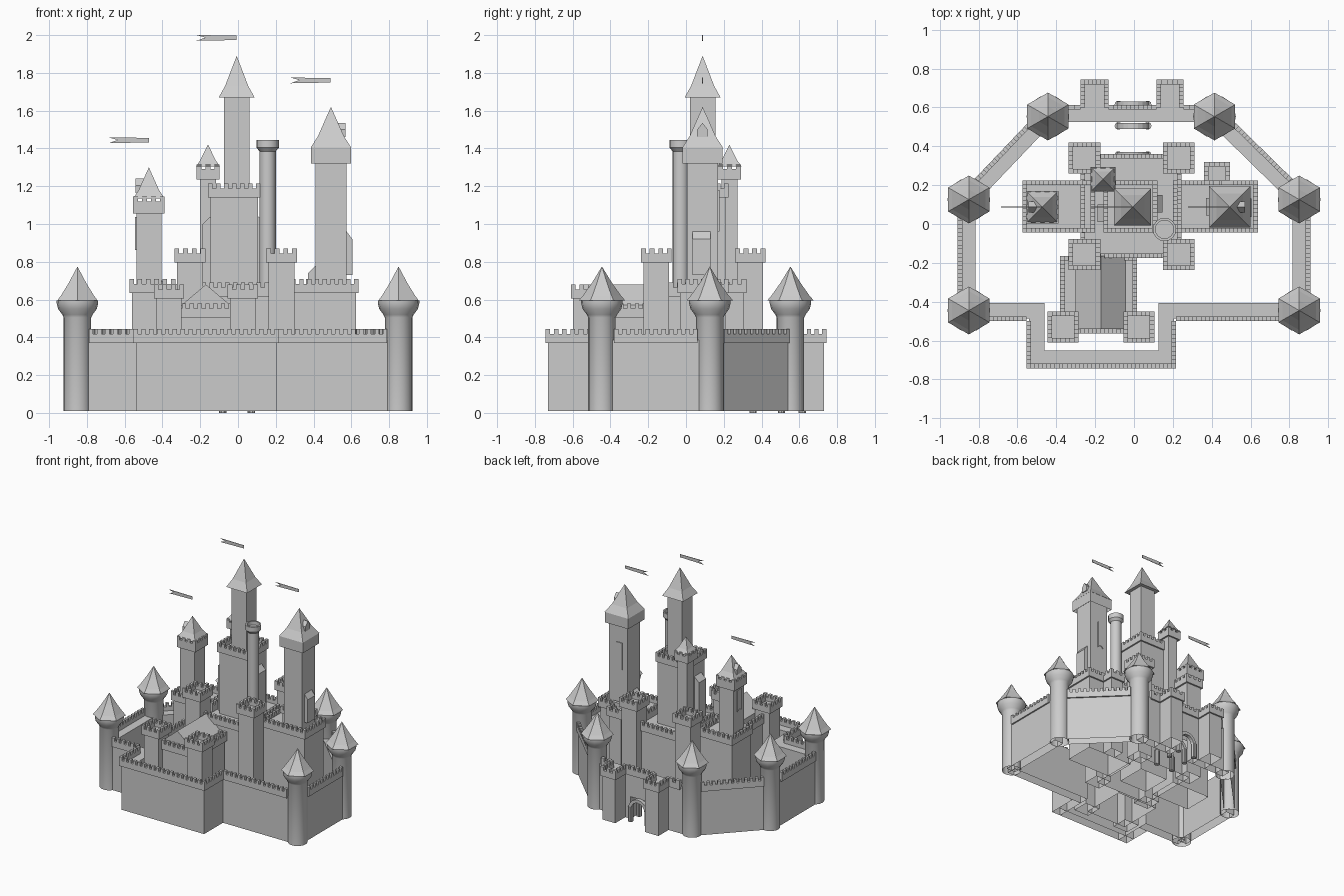
import bpy, bmesh, math
from mathutils import Matrix, Vector

cube = bpy.data.objects.get("Cube")
if cube:
    bpy.data.objects.remove(cube, do_unlink=True)

stone = bpy.data.materials.new("grey_stone")
stone.use_nodes = True
stone.diffuse_color = (0.6, 0.6, 0.6, 1)
stone.node_tree.nodes["Principled BSDF"].inputs["Base Color"].default_value = stone.diffuse_color
GROUND = 0.01


def finish(name, bm, smooth=False):
    bmesh.ops.recalc_face_normals(bm, faces=bm.faces)
    mesh = bpy.data.meshes.new(name)
    bm.to_mesh(mesh)
    bm.free()
    mesh.materials.append(stone)
    ob = bpy.data.objects.new(name, mesh)
    bpy.context.collection.objects.link(ob)
    if smooth:
        bpy.ops.object.select_all(action='DESELECT')
        ob.select_set(True)
        bpy.context.view_layer.objects.active = ob
        bpy.ops.object.shade_smooth_by_angle(angle=math.radians(35))
    return ob


def add_box(bm, x0, x1, y0, y1, z0, z1, mat=Matrix(), open_base=False):
    size = Matrix.Diagonal((x1 - x0, y1 - y0, z1 - z0, 1))
    mid = Matrix.Translation(((x0 + x1) / 2, (y0 + y1) / 2, (z0 + z1) / 2))
    verts = bmesh.ops.create_cube(bm, size=1, matrix=mat @ mid @ size)["verts"]
    if open_base:
        low = min(v.co.z for v in verts) + 1e-4
        base = [f for f in verts[0].link_faces[:] + verts[-1].link_faces[:]
                if all(v.co.z < low for v in f.verts)]
        bmesh.ops.delete(bm, geom=list(set(base)), context='FACES_ONLY')


def box(name, x0, x1, y0, y1, z0, z1):
    bm = bmesh.new()
    add_box(bm, x0, x1, y0, y1, z0, z1, open_base=True)
    return finish(name, bm)


def along(a, b):
    """Frame with x running from a to b and y pointing to the inside."""
    d = Vector(b) - Vector(a)
    return Matrix.Translation((*a, 0)) @ Matrix.Rotation(math.atan2(d.y, d.x), 4, 'Z'), d.length


def wall(name, a, b, width=0.08, extend=0.0):
    mat, length = along(a, b)
    bm = bmesh.new()
    add_box(bm, 0, length + extend, 0, width, GROUND, 0.385, mat, True)
    finish(name, bm)


def parapet(name, pts, top, closed=False, thick=0.024):
    """Thin battlement band with merlons, following the outer line pts."""
    bm = bmesh.new()
    for a, b in zip(pts, pts[1:] + (pts[:1] if closed else [])):
        mat, length = along(a, b)
        add_box(bm, 0, length, 0, thick, top - 0.075, top - 0.027, mat)
        n = max(2, round(length / 0.04))
        step = length / (n - 0.45)
        for i in range(n):
            add_box(bm, i * step, i * step + step * 0.55, 0, thick, top - 0.027, top, mat)
    finish(name, bm)


def rect(x0, x1, y0, y1):
    return [(x0, y0), (x1, y0), (x1, y1), (x0, y1)]


def block(name, x0, x1, y0, y1, top):
    """Square building with a battlement on all four sides."""
    g = 0.013
    box(name, x0 + g, x1 - g, y0 + g, y1 - g, GROUND, top - 0.055)
    parapet(name + "_parapet", rect(x0, x1, y0, y1), top, True)


def lathe(name, x, y, rings, sides, turn=0.0, smooth=False, base=True):
    bm = bmesh.new()
    prev = None
    for r, z in rings:
        count = sides if r > 0 else 1
        cur = [bm.verts.new((x + r * math.cos(turn + math.tau * i / sides),
                             y + r * math.sin(turn + math.tau * i / sides), z)) for i in range(count)]
        if prev:
            for i in range(sides):
                j = (i + 1) % sides
                bm.faces.new([prev[i], prev[j]] + ([cur[0]] if count == 1 else [cur[j], cur[i]]))
        elif base:
            bm.faces.new(cur[::-1])
        prev = cur
    if len(prev) > 1:
        bm.faces.new(prev)
    return finish(name, bm, smooth)


def square_roof(name, x, y, half, z0, z1):
    r, h = half * math.sqrt(2), z1 - z0
    lathe(name, x, y, [(r, z0), (r * 0.64, z0 + h * 0.28), (r * 0.27, z0 + h * 0.7), (0, z1)], 4, math.pi / 4)


def prism(name, profile, place, depth):
    """Extrude a flat profile; place maps (u, v, w) to a position."""
    bm = bmesh.new()
    face = bm.faces.new([bm.verts.new(place(u, v, 0)) for u, v in profile])
    new = bmesh.ops.extrude_face_region(bm, geom=[face])["geom"]
    shift = Vector(place(0, 0, depth)) - Vector(place(0, 0, 0))
    bmesh.ops.translate(bm, verts=[v for v in new if isinstance(v, bmesh.types.BMVert)], vec=shift)
    return finish(name, bm)


def bay(name, x, y, out, width, z0, z1):
    """Side bay with a sloping top, standing out along x."""
    prism(name, [(0, z0), (out, z0), (out, z1 - 0.04), (0, z1)],
          lambda u, v, w: (x + u, y + w - width / 2, v), width)


# Outer round towers with six-sided roofs
for i, (x, y) in enumerate([(-0.85, -0.445), (0.85, -0.445), (-0.85, 0.126),
                            (0.85, 0.126), (-0.443, 0.553), (0.414, 0.553)]):
    lathe(f"outer_tower_{i}", x, y, [(0.073, GROUND), (0.073, 0.505), (0.08, 0.52), (0.102, 0.55),
                                     (0.11, 0.58), (0.11, 0.595)], 16, smooth=True, base=False)
    lathe(f"outer_tower_roof_{i}", x, y, [(0.123, 0.595), (0.1, 0.622), (0.052, 0.69), (0, 0.775)], 6, math.pi / 6)

# Outer curtain walls: front with its forward bastion, sides, diagonals
wall("front_wall_right", (-0.85, -0.487), (-0.54, -0.487), extend=0.08)
wall("bastion_wall_right", (-0.54, -0.487), (-0.54, -0.73))
wall("bastion_wall_front", (-0.54, -0.73), (0.205, -0.73))
wall("bastion_wall_left", (0.205, -0.73), (0.205, -0.487))
wall("front_wall_left", (0.125, -0.487), (0.85, -0.487))
parapet("front_parapet", [(-0.79, -0.5), (-0.553, -0.5), (-0.553, -0.743), (0.217, -0.743),
                          (0.217, -0.5), (0.79, -0.5)], 0.445)
wall("side_wall_left", (0.895, -0.445), (0.895, 0.126))
wall("side_wall_right", (-0.895, 0.126), (-0.895, -0.445))
parapet("side_parapet_left", [(0.907, -0.38), (0.907, 0.06)], 0.445)
parapet("side_parapet_right", [(-0.907, 0.06), (-0.907, -0.38)], 0.445)
for side, a, b in (("left", (0.85, 0.126), (0.414, 0.553)), ("right", (-0.443, 0.553), (-0.85, 0.126))):
    mat, length = along(a, b)
    for off, make in ((-0.04, wall), (-0.052, parapet)):
        p, q = [tuple((mat @ Vector((t, off, 0))).xy) for t in (0.06, length - 0.06)]
        if make is wall:
            wall("diagonal_wall_" + side, p, q)
        else:
            parapet("diagonal_parapet_" + side, [p, q], 0.445)

# Rear wall with two gate bastions and a passage
box("rear_wall_left", 0.08, 0.414, 0.525, 0.6, GROUND, 0.385)
box("rear_wall_right", -0.443, -0.09, 0.525, 0.6, GROUND, 0.385)
box("rear_gate_lintel", -0.09, 0.08, 0.525, 0.6, 0.19, 0.385)
for side, x0, x1 in (("left", 0.115, 0.255), ("right", -0.275, -0.13)):
    box("gate_bastion_" + side, x0 + 0.013, x1 - 0.013, 0.53, 0.73, GROUND, 0.385)
    parapet("gate_bastion_parapet_" + side, [(x1, 0.6), (x1, 0.743), (x0, 0.743), (x0, 0.6)], 0.445)
for i, (x0, x1) in enumerate([(0.255, 0.34), (-0.13, 0.115), (-0.37, -0.275)]):
    parapet(f"rear_parapet_{i}", [(x1, 0.613), (x0, 0.613)], 0.445)

# Gate arches with round posts
arc = [math.pi * i / 10 for i in range(11)]
ring = [(0.085 * math.cos(t), 0.11 + 0.085 * math.sin(t)) for t in arc]
ring += [(-0.085, 0), (-0.06, 0)]
ring += [(0.06 * math.cos(t), 0.11 + 0.06 * math.sin(t)) for t in arc[::-1]]
ring += [(0.06, 0), (0.085, 0)]
for i, y in enumerate((0.6, 0.49, 0.34)):
    prism(f"gate_arch_{i}", ring, lambda u, v, w: (u - 0.005, y + w, v), 0.03)
    for s in (-1, 1):
        lathe(f"gate_post_{i}_{s}", s * 0.075 - 0.005, y + 0.015, [(0.02, 0), (0.02, 0.12)], 10, smooth=True)

# Inner ward, wings and corner towers
block("inner_ward", -0.275, 0.245, -0.175, 0.36, 0.69)
block("right_wing", -0.575, -0.2, -0.045, 0.225, 0.71)
block("left_wing", 0.2, 0.637, -0.045, 0.225, 0.71)
block("left_wing_turret", 0.36, 0.495, 0.2, 0.32, 0.71)
for i, (x, y) in enumerate([(-0.255, -0.157), (0.23, -0.157), (-0.255, 0.34), (0.23, 0.34)]):
    block(f"ward_tower_{i}", x - 0.082, x + 0.082, y - 0.08, y + 0.08, 0.87)

# Front gatehouse with a gabled hall
block("gatehouse", -0.38, 0.015, -0.563, -0.165, 0.58)
for side, x in (("right", -0.365), ("left", 0.025)):
    block("gatehouse_tower_" + side, x - 0.08, x + 0.08, -0.61, -0.45, 0.68)
prism("gatehouse_roof", [(-0.3, 0.52), (-0.04, 0.52), (-0.04, 0.57), (-0.17, 0.68), (-0.3, 0.57)],
      lambda u, v, w: (u, w - 0.54, v), 0.375)

# Central keep and its tall tower
block("central_keep", -0.158, 0.12, -0.045, 0.225, 1.215)
box("keep_tower", -0.073, 0.06, 0.022, 0.155, 1.1, 1.67)
square_roof("keep_tower_roof", -0.007, 0.088, 0.095, 1.67, 1.89)
bay("keep_bay_right", -0.145, 0.055, -0.043, 0.09, 0.6, 1.04)
bay("keep_bay_left", 0.107, 0.105, 0.04, 0.09, 0.6, 1.04)

# Slim square turret behind the keep
box("slim_turret", -0.202, -0.116, 0.187, 0.273, 0.6, 1.25)
box("slim_turret_head", -0.22, -0.098, 0.169, 0.291, 1.235, 1.29)
parapet("slim_turret_battlement", rect(-0.22, -0.098, 0.169, 0.291), 1.315, True)
square_roof("slim_turret_roof", -0.159, 0.23, 0.064, 1.305, 1.42)

# Round watch turret
lathe("round_turret", 0.157, -0.028, [(0.043, 0.6), (0.043, 1.385), (0.06, 1.405), (0.06, 1.445),
                                      (0.047, 1.445), (0.047, 1.415)], 16, smooth=True)

# Right tower
box("right_tower", -0.538, -0.405, 0.02, 0.153, 0.6, 1.07)
box("right_tower_head", -0.555, -0.388, 0.003, 0.17, 1.055, 1.12)
parapet("right_tower_battlement", rect(-0.555, -0.388, 0.003, 0.17), 1.145, True)
square_roof("right_tower_roof", -0.472, 0.087, 0.083, 1.135, 1.3)

# Left tower
box("left_tower", 0.41, 0.575, 0.005, 0.17, 0.6, 1.34)
box("left_tower_head", 0.387, 0.598, -0.018, 0.193, 1.32, 1.405)
square_roof("left_tower_roof", 0.492, 0.088, 0.107, 1.405, 1.62)
bay("left_tower_bay", 0.575, 0.083, 0.03, 0.095, 0.73, 0.96)
bay("left_tower_buttress", 0.41, 0.088, -0.04, 0.09, 0.6, 0.78)

# Roof dormers and pointed window panels
for name, x, z, depth in (("left_dormer", 0.515, 1.46, 0.055), ("right_dormer", -0.542, 1.165, 0.055)):
    prism(name, [(-0.028, z), (0.028, z), (0.028, z + 0.04), (0, z + 0.075), (-0.028, z + 0.04)],
          lambda u, v, w: (x + w, 0.087 + u, v), depth)
panel = [(-0.025, -0.11), (0, -0.09), (0.025, -0.11), (0.025, 0.11), (-0.025, 0.11)]
prism("left_tower_panel", panel, lambda u, v, w: (0.48 + u, 0.168 + w, 1.07 + v), 0.009)
prism("right_tower_panel", panel, lambda u, v, w: (-0.545 + w, 0.087 + u, 0.95 + v * 0.8), 0.009)

# Swallow-tailed flags
for name, x, z in (("keep_flag", -0.008, 1.985), ("right_flag", -0.472, 1.443), ("left_flag", 0.49, 1.76)):
    prism(name, [(0, 0.013), (0, -0.011), (-0.212, -0.015), (-0.165, 0.002), (-0.212, 0.015)],
          lambda u, v, w: (x + u, 0.086 + w, z + v), 0.004)
